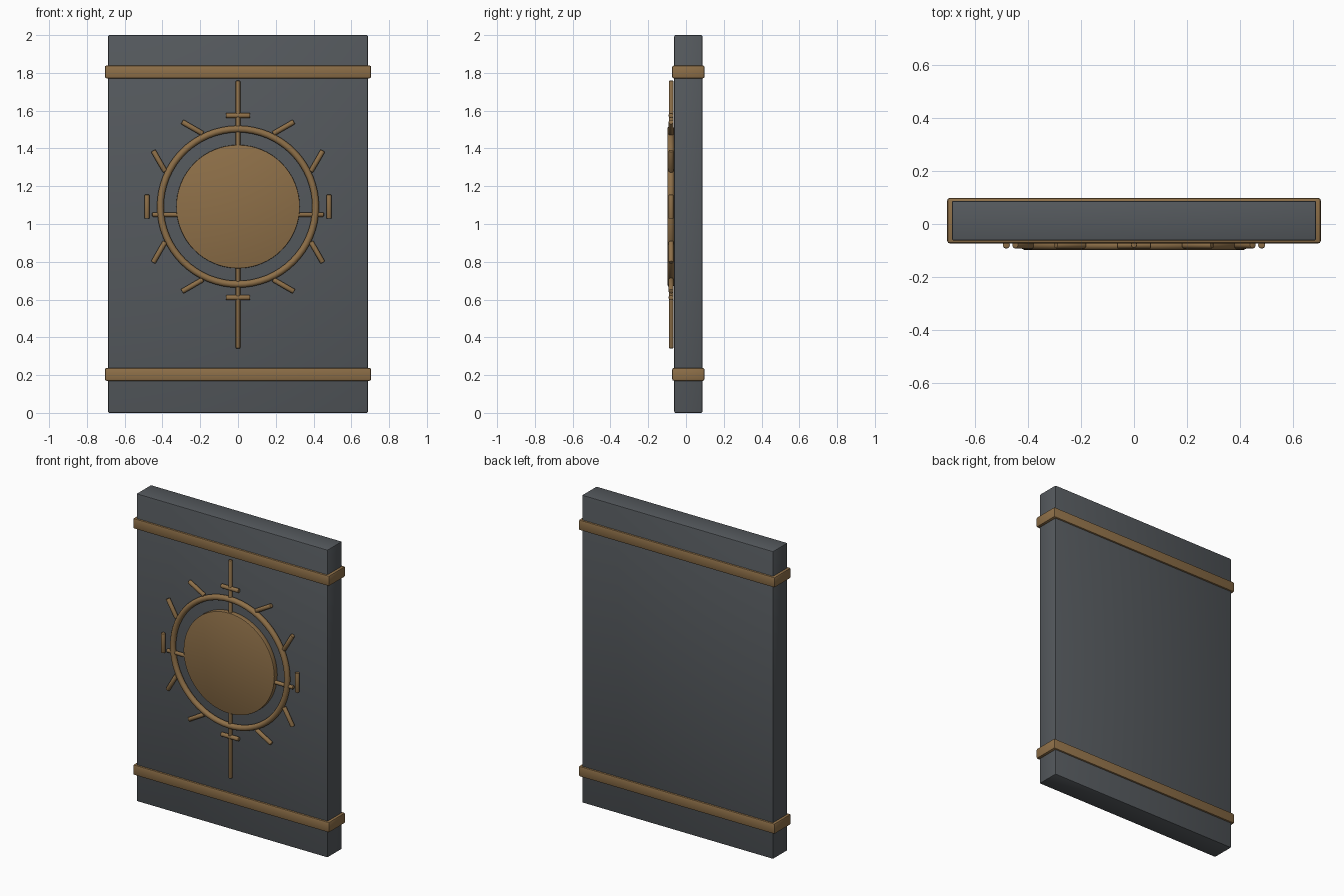
import bpy, math

if "Cube" in bpy.data.objects:
    bpy.data.objects.remove(bpy.data.objects["Cube"])

CZ = 1.092  # height of the emblem centre


def material(name, color):
    m = bpy.data.materials.new(name)
    m.diffuse_color = color
    m.use_nodes = True
    m.node_tree.nodes["Principled BSDF"].inputs["Base Color"].default_value = m.diffuse_color
    return m


STONE = material("dark_stone", (0.09, 0.10, 0.11, 1))
BRONZE = material("bronze", (0.27, 0.16, 0.065, 1))


def finish(name, mat, bevel=0, segments=2):
    o = bpy.context.object
    o.name = name
    o.data.materials.append(mat)
    if bevel:
        b = o.modifiers.new("bevel", "BEVEL")
        b.width, b.segments, b.limit_method = bevel, segments, "ANGLE"
        bpy.ops.object.modifier_apply(modifier="bevel")
    bpy.ops.object.shade_smooth_by_angle(angle=math.radians(35))
    return o


def box(name, mat, size, loc, bevel):
    bpy.ops.mesh.primitive_cube_add(size=1, location=loc)
    bpy.context.object.scale = size
    bpy.ops.object.transform_apply(location=False, rotation=False, scale=True)
    return finish(name, mat, bevel)


def rod(name, r, length, loc, angle):
    # cylinder lying in the front plane, angle measured from +x towards +z
    bpy.ops.mesh.primitive_cylinder_add(vertices=16, radius=r, depth=length, location=loc,
                                        rotation=(0, math.pi / 2 - angle, 0))
    return finish(name, BRONZE, 0.004)


# Slab and the two bands around it
box("slab", STONE, (1.375, 0.15, 2.0), (0, 0.0125, 1.0), 0.007)
for name, z in (("lower_band", 0.204), ("upper_band", 1.805)):
    box(name, BRONZE, (1.41, 0.171, 0.068), (0, 0.0125, z), 0.009)

# Central disc
bpy.ops.mesh.primitive_cylinder_add(vertices=64, radius=0.327, depth=0.034,
                                    location=(0, -0.077, CZ), rotation=(math.pi / 2, 0, 0))
finish("disc", BRONZE, 0.004)

# Ring around the disc
bpy.ops.mesh.primitive_torus_add(major_radius=0.411, minor_radius=0.018, major_segments=64,
                                 minor_segments=16, location=(0, -0.08, CZ),
                                 rotation=(math.pi / 2, 0, 0))
finish("ring", BRONZE)

# Cross rods behind the disc
rod("vertical_rod", 0.012, 1.417, (0, -0.078, 1.05), math.pi / 2)
rod("horizontal_rod", 0.012, 0.908, (0, -0.078, 1.05), 0)

# Twelve short ticks outside the ring, each tilted opposite to its position angle
for i in range(12):
    a = i * math.pi / 6
    rod(f"tick_{i + 1}", 0.0135, 0.127,
        (0.482 * math.cos(a), -0.079, CZ + 0.482 * math.sin(a)), math.pi / 2 - a)
